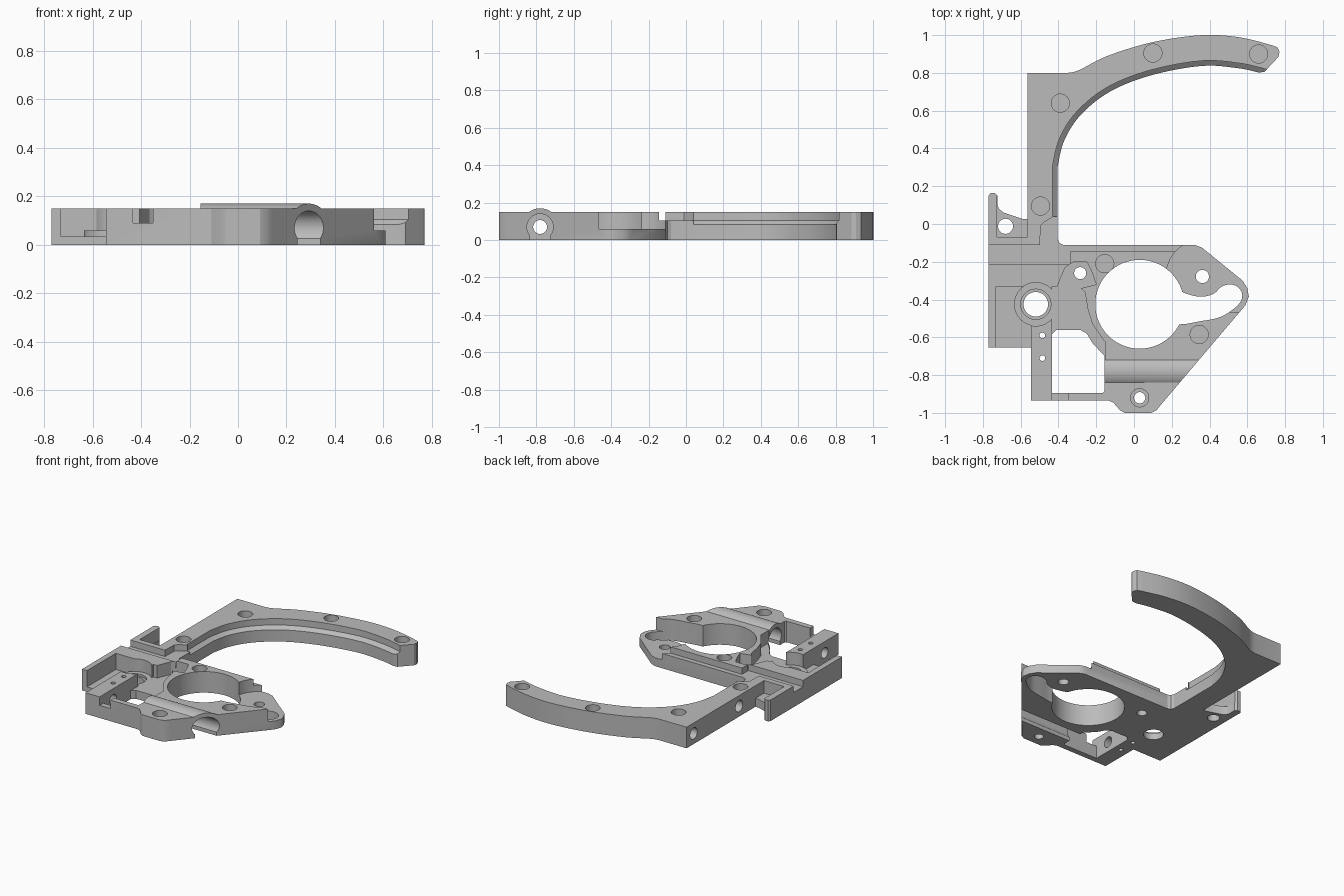
import bpy
import bmesh
from math import sin, cos, pi, radians, sqrt
from mathutils import Vector

TOP = 0.15    # plate thickness
OVER = 0.4    # cutters reach above the plate
UNDER = -0.1  # and below it

if "Cube" in bpy.data.objects:
    bpy.data.objects.remove(bpy.data.objects["Cube"], do_unlink=True)

grey = bpy.data.materials.new("machined grey")
grey.use_nodes = True
COLOUR = (0.5, 0.5, 0.5, 1)
grey.diffuse_color = COLOUR
for node in grey.node_tree.nodes:
    if node.type == "BSDF_PRINCIPLED":
        node.inputs["Base Color"].default_value = COLOUR


def loft(name, rings):
    """Closed solid through rings of 3D points."""
    bm = bmesh.new()
    loops = [[bm.verts.new(p) for p in ring] for ring in rings]
    count = len(loops[0])
    for low, high in zip(loops, loops[1:]):
        for i in range(count):
            j = (i + 1) % count
            bm.faces.new((low[i], low[j], high[j], high[i]))
    bm.faces.new(loops[0][::-1])
    bm.faces.new(loops[-1])
    bmesh.ops.recalc_face_normals(bm, faces=bm.faces)
    mesh = bpy.data.meshes.new(name)
    bm.to_mesh(mesh)
    bm.free()
    obj = bpy.data.objects.new(name, mesh)
    bpy.context.collection.objects.link(obj)
    mesh.materials.append(grey)
    return obj


def prism(name, outline, low=0.0, high=TOP):
    return loft(name, [[(x, y, z) for x, y in outline] for z in (low, high)])


def circle(x, y, r, n=48):
    return [(x + r * cos(2 * pi * i / n), y + r * sin(2 * pi * i / n)) for i in range(n)]


def box(x0, x1, y0, y1):
    return [(x0, y0), (x1, y0), (x1, y1), (x0, y1)]


def rod(y, z, r, x0, x1):
    """Round bar along x."""
    return loft("cutter", [[(x, a, b) for a, b in circle(y, z, r)] for x in (x0, x1)])


def smooth(points, steps=6, closed=False):
    """Rounded path through the points."""
    pts = [Vector(p) for p in points]
    n = len(pts)
    out = []
    for i in range(n if closed else n - 1):
        if closed:
            a, b, c, d = (pts[(i + k) % n] for k in (-1, 0, 1, 2))
        else:
            a, b, c, d = (pts[min(max(i + k, 0), n - 1)] for k in (-1, 0, 1, 2))
        for s in range(steps):
            t = s / steps
            p = b + (c - a) * t / 2 + (a * 2 - b * 5 + c * 4 - d) * t * t / 2 \
                + (b * 3 - a - c * 3 + d) * t ** 3 / 2
            out.append((p.x, p.y))
    if not closed:
        out.append(tuple(pts[-1]))
    return out


def offset(path, distance):
    """Shift a path to its left."""
    out = []
    for i, p in enumerate(path):
        d = Vector(path[min(i + 1, len(path) - 1)]) - Vector(path[max(i - 1, 0)])
        d.normalize()
        out.append((p[0] - d.y * distance, p[1] + d.x * distance))
    return out


def cut(target, cutter):
    mod = target.modifiers.new("cut", "BOOLEAN")
    mod.operation = "DIFFERENCE"
    mod.solver = "EXACT"
    mod.object = cutter
    bpy.ops.object.select_all(action="DESELECT")
    bpy.context.view_layer.objects.active = target
    target.select_set(True)
    bpy.ops.object.modifier_apply(modifier=mod.name)
    bpy.data.objects.remove(cutter, do_unlink=True)


def pocket(target, outline, floor=UNDER):
    cut(target, prism("cutter", outline, floor, OVER))


# Main body
body = prism("main_body", [
    (-.77, -.11), (.32, -.11), (.36, -.125), (.575, -.3), (.6, -.34),
    (.608, -.385), (.59, -.43), (.14, -.96), (.12, -.985), (.09, -1), (-.05, -1),
    (-.075, -.985), (-.11, -.945), (-.135, -.935), (-.545, -.935),
    (-.545, -.655), (-.77, -.655)])
# Large bore, side slot and window
pocket(body, circle(.03, -.425, .235, 96))
pocket(body, smooth([
    (.15, -.42), (.22, -.34), (.265, -.365), (.35, -.385), (.42, -.37), (.47, -.328),
    (.53, -.323), (.57, -.36), (.565, -.41), (.52, -.455), (.45, -.495),
    (.35, -.515), (.26, -.53), (.2, -.52)], closed=True))
pocket(body, [(-.435, -.895), (-.165, -.895), (-.155, -.885), (-.155, -.7),
              (-.22, -.63), (-.25, -.58), (-.285, -.56), (-.41, -.56), (-.435, -.585)])
# Low tip and its curved wall
pocket(body, circle(.36, -.275, .19, 64), .06)
pocket(body, box(.4, .7, -.465, 0), .06)
# Rear groove and left channel
pocket(body, box(-.9, .9, -.145, 0), .105)
pocket(body, box(-.9, -.34, -.215, 0), .105)
# Left tray, round seat and middle floor
pocket(body, box(-.73, -.545, -.8, -.33), .035)
pocket(body, circle(-.52, -.425, .115), .058)
pocket(body, [(-.435, -.33), (-.29, -.33), (-.26, -.36), (-.245, -.45), (-.22, -.53),
              (-.15, -.63), (-.15, -.72), (-.3, -.6), (-.435, -.6)], .06)
pocket(body, [(-.41, -.34), (-.365, -.23), (-.32, -.2), (-.25, -.2),
              (-.225, -.25), (-.2, -.32), (-.28, -.34)], .06)
# Front strip notch
pocket(body, box(-.434, -.35, -.97, -.88), .09)
# Through holes
for x, y, r in [(-.52, -.425, .065), (-.285, -.26, .032), (.362, -.278, .035),
                (-.485, -.59, .015), (-.485, -.71, .015), (.03, -.92, .03)]:
    pocket(body, circle(x, y, r, 32))
# Screw recesses
for x, y in [(-.155, -.21), (.345, -.585), (.03, -.92)]:
    pocket(body, circle(x, y, .048), .1)
# Tube channel, open below, and the small bore in line with it
TUBE_Y = -.78
cut(body, rod(TUBE_Y, .07, .07, -.2, .8))
cut(body, prism("cutter", box(-.2, .8, TUBE_Y - .055, TUBE_Y + .055), UNDER, .04))
cut(body, rod(TUBE_Y, .07, .037, -.7, -.4))

# Raised back of the tube, trimmed along the slanted side
arc = [(TUBE_Y + .1 * cos(a), .07 + .1 * sin(a))
       for a in (radians(48 + 84 * i / 20) for i in range(21))]
slope = (.59 - .14) / (.96 - .43)
tube_back = loft("tube_back", [[(-.155, y, z) for y, z in arc],
                               [(.14 + (y + .96) * slope, y, z) for y, z in arc]])

# Round bearing seat
seat = prism("bearing_seat", circle(-.52, -.425, .115), .01, .06)
pocket(seat, circle(-.52, -.425, .065, 32))
pocket(seat, circle(-.52, -.425, .08), .045)
pocket(body, circle(-.52, -.425, .08), .045)

# Curved arm
inner = [(-.405, -.08), (-.405, .04)] + smooth([
    (-.405, .3), (-.37, .44), (-.28, .58), (-.12, .705), (.1, .79),
    (.36, .837), (.55, .825), (.66, .802)])
outer = smooth([(-.35, .8), (-.29, .815), (-.14, .89), (.1, .963), (.36, 1),
                (.56, .988), (.735, .945)])
arm = prism("curved_arm", [(-.375, -.11), (-.395, -.1)] + inner
            + [(.69, .805), (.765, .885), (.77, .91), (.76, .935)]
            + outer[::-1] + [(-.565, .8), (-.565, -.11)])
# Sloped ledge along the inside
edge = inner[1:] + [(.72, .785)]
raised = offset(edge, .027)
far = [(.9, .6), (.9, .04)]
cut(arm, loft("cutter", [[(x, y, z) for x, y in path + far]
                         for path, z in ((edge, .083), (raised, .105), (raised, OVER))]))
# Low corner beside the body
pocket(arm, [(-.5, -.2), (-.495, -.01), (-.475, .01), (-.42, .042), (-.3, .042), (-.3, -.2)], .105)
for x, y in [(.1, .905), (.66, .9), (-.39, .64), (-.495, .095)]:
    pocket(arm, circle(x, y, .048), .1)
for y in (.21, .72):
    cut(arm, rod(y, .075, .04, -.7, -.47))

# Side hook
hook = prism("side_hook", [
    (-.565, -.11), (-.565, .025), (-.59, .027), (-.69, .06), (-.715, .08), (-.722, .1),
    (-.722, .15), (-.735, .163), (-.76, .163), (-.77, .15), (-.77, -.11)])
pocket(hook, box(-.724, -.5, -.07, .3), .06)
pocket(hook, circle(-.68, -.012, .04))

# Crisp edges, smooth curves
bpy.ops.object.select_all(action="DESELECT")
for part in (body, tube_back, seat, arm, hook):
    part.select_set(True)
bpy.context.view_layer.objects.active = body
bpy.ops.object.shade_smooth_by_angle(angle=radians(25))
